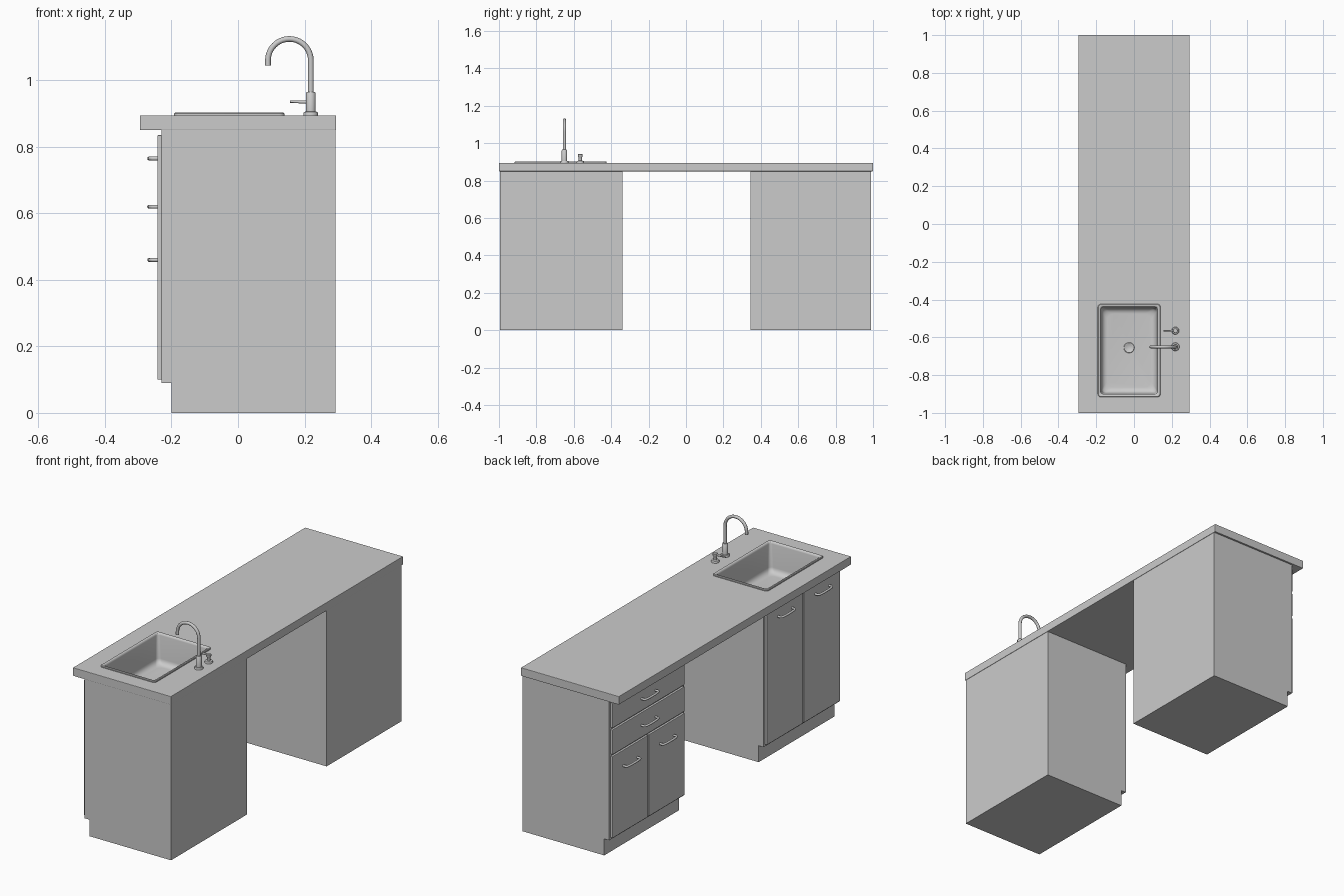
import bpy, bmesh
from math import sin, cos, pi, radians

if "Cube" in bpy.data.objects:
    bpy.data.objects.remove(bpy.data.objects["Cube"])


def finish(name, bm, bevel=0.0, smooth=False):
    if bevel:
        bmesh.ops.bevel(bm, geom=bm.edges[:], offset=bevel, segments=2,
                        profile=0.5, affect='EDGES')
    bmesh.ops.recalc_face_normals(bm, faces=bm.faces)
    me = bpy.data.meshes.new(name)
    bm.to_mesh(me)
    bm.free()
    ob = bpy.data.objects.new(name, me)
    bpy.context.collection.objects.link(ob)
    if smooth:
        select(ob)
        bpy.ops.object.shade_smooth_by_angle(angle=radians(40))
    return ob


def select(ob):
    bpy.ops.object.select_all(action='DESELECT')
    ob.select_set(True)
    bpy.context.view_layer.objects.active = ob


def box(name, x0, x1, y0, y1, z0, z1, bevel=0.0):
    bm = bmesh.new()
    bmesh.ops.create_cube(bm, size=1)
    for v in bm.verts:
        v.co = (x0 + (v.co.x + .5) * (x1 - x0), y0 + (v.co.y + .5) * (y1 - y0),
                z0 + (v.co.z + .5) * (z1 - z0))
    return finish(name, bm, bevel)


def loft(name, rings, cap_start=False, cap_end=True):
    bm = bmesh.new()
    loops = [[bm.verts.new(p) for p in r] for r in rings]
    for a, b in zip(loops, loops[1:]):
        for i in range(len(a)):
            j = (i + 1) % len(a)
            bm.faces.new((a[i], a[j], b[j], b[i]))
    if cap_start:
        bm.faces.new(loops[0][::-1])
    if cap_end:
        bm.faces.new(loops[-1])
    return finish(name, bm, smooth=True)


def circle(cx, cy, r, z, n=28):
    return [(cx + r * cos((i + .5) * 2 * pi / n), cy + r * sin((i + .5) * 2 * pi / n), z)
            for i in range(n)]


def lathe(name, cx, cy, profile):
    return loft(name, [circle(cx, cy, r, z) for r, z in profile], cap_start=True)


def round_rect(cx, cy, hx, hy, r, z, k=6):
    pts = []
    for c, (sx, sy) in enumerate([(1, 1), (-1, 1), (-1, -1), (1, -1)]):
        for i in range(k + 1):
            a = (c + i / k) * pi / 2
            pts.append((cx + sx * (hx - r) + r * cos(a), cy + sy * (hy - r) + r * sin(a), z))
    return pts


def tube(name, pts, r, radii=None):
    cu = bpy.data.curves.new(name, 'CURVE')
    cu.dimensions = '3D'
    cu.bevel_depth, cu.bevel_resolution, cu.use_fill_caps = r, 3, True
    sp = cu.splines.new('POLY')
    sp.points.add(len(pts) - 1)
    for i, p in enumerate(pts):
        sp.points[i].co = (*p, 1)
        sp.points[i].radius = radii[i] if radii else 1
    ob = bpy.data.objects.new(name, cu)
    bpy.context.collection.objects.link(ob)
    select(ob)
    bpy.ops.object.convert(target='MESH')
    bpy.ops.object.shade_smooth_by_angle(angle=radians(40))


# Cabinet carcass: side profile with toe kick, open under the worktop
def cabinet(name, y0, y1):
    prof = [(-.23, .85), (-.23, .09), (-.2, .09), (-.2, 0), (.293, 0), (.293, .85)]
    bm = bmesh.new()
    a, b = [[bm.verts.new((x, y, z)) for x, z in prof] for y in (y0, y1)]
    bm.faces.new(a)
    bm.faces.new(b[::-1])
    for i in range(len(prof) - 1):
        bm.faces.new((a[i], a[i + 1], b[i + 1], b[i]))
    finish(name, bm)


# Bow handle on a front panel
def handle(name, y, z):
    half = [(-.240, .060), (-.256, .060), (-.262, .056), (-.265, .045), (-.267, .020)]
    pts = [(x, y - d, z) for x, d in half] + [(x, y + d, z) for x, d in half[::-1]]
    tube(name, pts, .006)


def panel(name, y0, y1, z0, z1, hz):
    box(name, -.242, -.2295, y0, y1, z0, z1, .002)
    handle(name + "_handle", (y0 + y1) / 2, hz)


SINK_Y, DRAWER_Y = (-.995, -.34), (.345, .99)
cabinet("sink_cabinet", *SINK_Y)
cabinet("drawer_cabinet", *DRAWER_Y)


# Door pairs and drawers
def doors(name, span, z1, hz):
    y0, y1 = span[0] + .012, span[1] - .012
    mid = (y0 + y1) / 2
    panel(name + "_a", y0, mid - .004, .10, z1, hz)
    panel(name + "_b", mid + .004, y1, .10, z1, hz)


doors("sink_door", SINK_Y, .835, .765)
doors("lower_door", DRAWER_Y, .545, .46)
for nm, z0, z1, hz in (("upper_drawer", .70, .835, .765), ("lower_drawer", .555, .69, .62)):
    panel(nm, DRAWER_Y[0] + .012, DRAWER_Y[1] - .012, z0, z1, hz)

# Worktop with sink cut-out
SX, SY = -.026, -.67
top = box("worktop", -.295, .295, -1, 1, .85, .895, .002)
cutter = box("sink_cutter", SX - .157, SX + .157, SY - .237, SY + .237, .8, .95)
cutter.hide_render = True
mod = top.modifiers.new("hole", 'BOOLEAN')
mod.operation, mod.solver, mod.object = 'DIFFERENCE', 'EXACT', cutter
select(top)
bpy.ops.object.modifier_apply(modifier=mod.name)
bpy.data.objects.remove(cutter)

# Sink: rim, tapered bowl, rounded floor edge
steps = [(.166, .246, .016, .894), (.166, .246, .016, .900), (.163, .243, .014, .903),
         (.156, .236, .014, .903), (.152, .232, .014, .900), (.150, .230, .014, .893)]
wall_x, wall_y, floor, f = .145, .225, .74, .03
for i in range(6):
    a = i / 5 * pi / 2
    d = f * (1 - cos(a))
    steps.append((wall_x - d, wall_y - d, .02 + d * .5, floor + f * (1 - sin(a))))
loft("sink", [round_rect(SX, SY, hx, hy, r, z) for hx, hy, r, z in steps])

# Drain
lathe("drain", SX, -.655, [(.028, .739), (.028, .742), (.026, .744), (.022, .744),
                           (.018, .741)])

# Tap: base, body and swan-neck spout
FX, FY = .219, -.65
lathe("tap_body", FX, FY, [(.022, .894), (.022, .902), (.020, .905), (.0145, .906),
                           (.0145, .962), (.012, .965)])
R = .0645
neck = [(FX, FY, .955), (FX, FY, 1.0)]
neck += [(FX - R + R * cos(i * pi / 20), FY, 1.06 + R * sin(i * pi / 20)) for i in range(21)]
neck += [(FX - 2 * R, FY, 1.045)]
tube("tap_spout", neck, .0085)

# Mixer lever on its own post
LY = -.565
lathe("lever_post", FX, LY, [(.020, .894), (.020, .902), (.018, .905), (.009, .907),
                             (.009, .924), (.013, .930), (.013, .940), (.011, .942)])
tube("lever_arm", [(FX, LY, .935), (.19, LY, .935), (.168, LY, .936), (.156, LY, .936)],
     .006, [1, .8, .65, .6])
